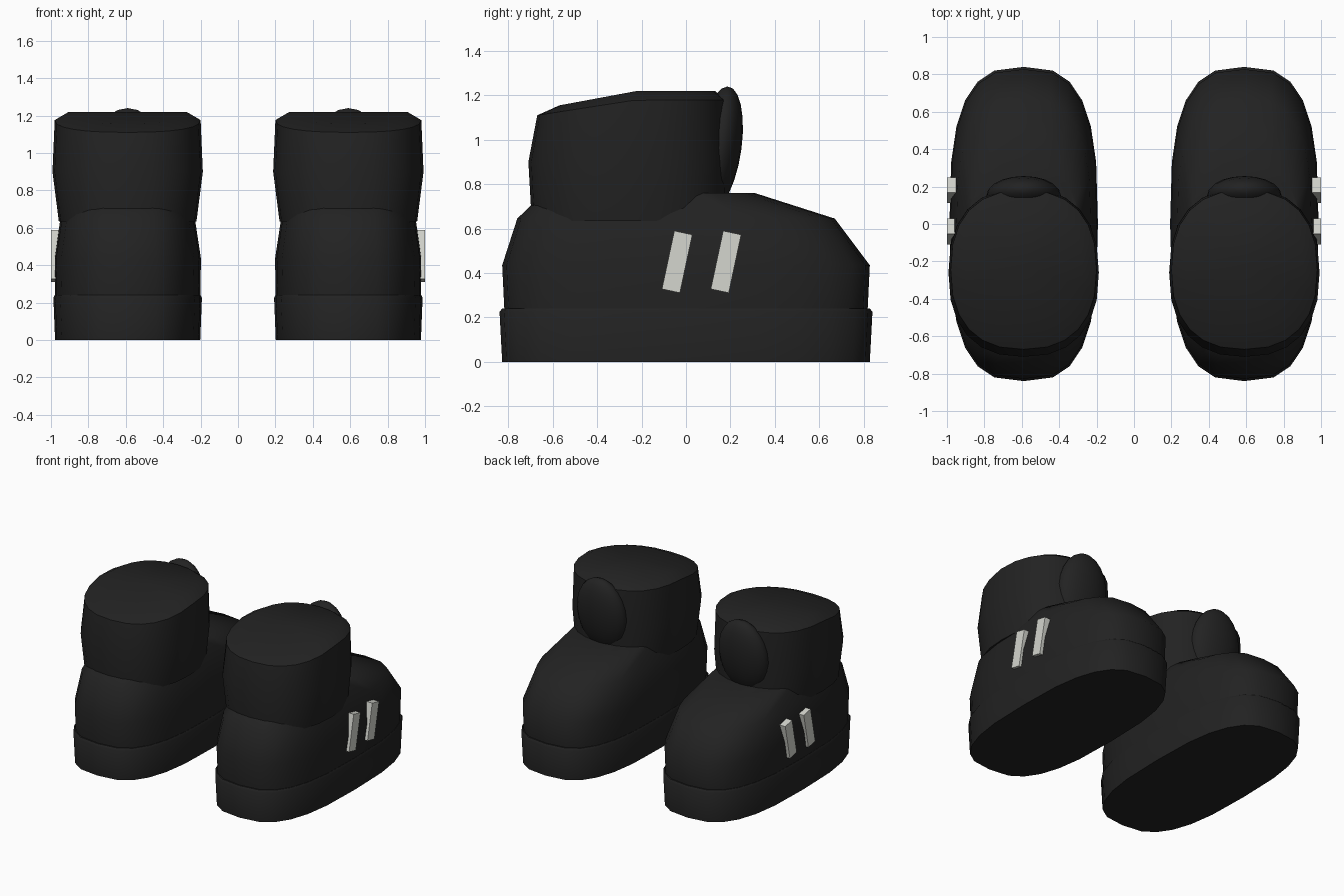
import bpy, bmesh, math
from mathutils import Matrix

cube = bpy.data.objects.get("Cube")
if cube:
    bpy.data.objects.remove(cube, do_unlink=True)


def make_material(name, color):
    m = bpy.data.materials.new(name)
    m.use_nodes = True
    m.diffuse_color = color
    m.node_tree.nodes["Principled BSDF"].inputs["Base Color"].default_value = color
    return m


BLACK = make_material("black", (0.016, 0.016, 0.016, 1))
WHITE = make_material("off_white", (0.66, 0.67, 0.62, 1))
SEGMENTS = 24


def finish(name, bm, material, smooth=True):
    bmesh.ops.recalc_face_normals(bm, faces=bm.faces)
    me = bpy.data.meshes.new(name)
    bm.to_mesh(me)
    bm.free()
    me.materials.append(material)
    if smooth:
        me.shade_smooth()
        me.set_sharp_from_angle(angle=math.radians(45))
    ob = bpy.data.objects.new(name, me)
    bpy.context.collection.objects.link(ob)
    return ob


def signed_power(v, p):
    return math.copysign(abs(v) ** p, v)


def loft(name, x, rings, power, crown=None):
    """Stack rounded oval rings (z, half width, centre y, half length, front droop)."""
    bm = bmesh.new()
    loops = []
    for z, hx, cy, hy, droop in rings:
        loop = []
        for i in range(SEGMENTS):
            t = 2 * math.pi * i / SEGMENTS
            px = hx * signed_power(math.cos(t), 2 / power)
            py = cy + hy * signed_power(math.sin(t), 2 / power)
            loop.append(bm.verts.new((x + px, py, z + droop * min(0, py + 0.22))))
        loops.append(loop)
    for a, b in zip(loops, loops[1:]):
        for i in range(SEGMENTS):
            j = (i + 1) % SEGMENTS
            bm.faces.new((a[i], a[j], b[j], b[i]))
    bm.faces.new(loops[0])
    if crown:
        tip = bm.verts.new((x, crown[0], crown[1]))
        for i in range(SEGMENTS):
            bm.faces.new((loops[-1][i], loops[-1][(i + 1) % SEGMENTS], tip))
    else:
        bm.faces.new(loops[-1])
    return finish(name, bm, BLACK)


def tongue(name, x):
    # Flattened oval tab, leaning outwards at the top
    bm = bmesh.new()
    bmesh.ops.create_uvsphere(bm, u_segments=20, v_segments=12, radius=1)
    for v in bm.verts:
        px, py, pz = v.co
        v.co = (x + 0.2 * px, 0.15 + 0.1 * py + 0.037 * pz, 0.96 + 0.28 * pz)
    finish(name, bm, BLACK)


def stripe(name, x, y):
    # Slanted bar standing off the outer wall
    bm = bmesh.new()
    bmesh.ops.create_cube(bm, size=1)
    bmesh.ops.transform(bm, verts=bm.verts, matrix=(
        Matrix.Translation((x, y, 0.45)) @ Matrix.Rotation(-0.21, 4, 'X')
        @ Matrix.Diagonal((0.05, 0.083, 0.268, 1))))
    finish(name, bm, WHITE, smooth=False)


for side, s in (("left", 1), ("right", -1)):
    x = 0.59 * s
    loft(side + "_sole", x, [
        (0, 0.388, 0, 0.828, 0),
        (0.225, 0.397, 0, 0.84, 0),
        (0.24, 0.39, 0, 0.828, 0)], 2.9)
    loft(side + "_shoe_upper", x, [
        (0.23, 0.388, 0, 0.818, 0),
        (0.435, 0.392, 0, 0.828, 0),
        (0.645, 0.36, -0.045, 0.715, 0),
        (0.76, 0.305, -0.165, 0.475, 0)], 2.9)
    loft(side + "_ankle_shaft", x, [
        (0.635, 0.368, -0.255, 0.44, 0),
        (0.9, 0.402, -0.26, 0.45, 0),
        (1.18, 0.39, -0.245, 0.425, 0.155),
        (1.22, 0.315, -0.22, 0.35, 0.186)], 2.4, crown=(-0.22, 1.22))
    tongue(side + "_tongue", x)
    stripe(side + "_front_stripe", 0.975 * s, -0.04)
    stripe(side + "_back_stripe", 0.975 * s, 0.18)
